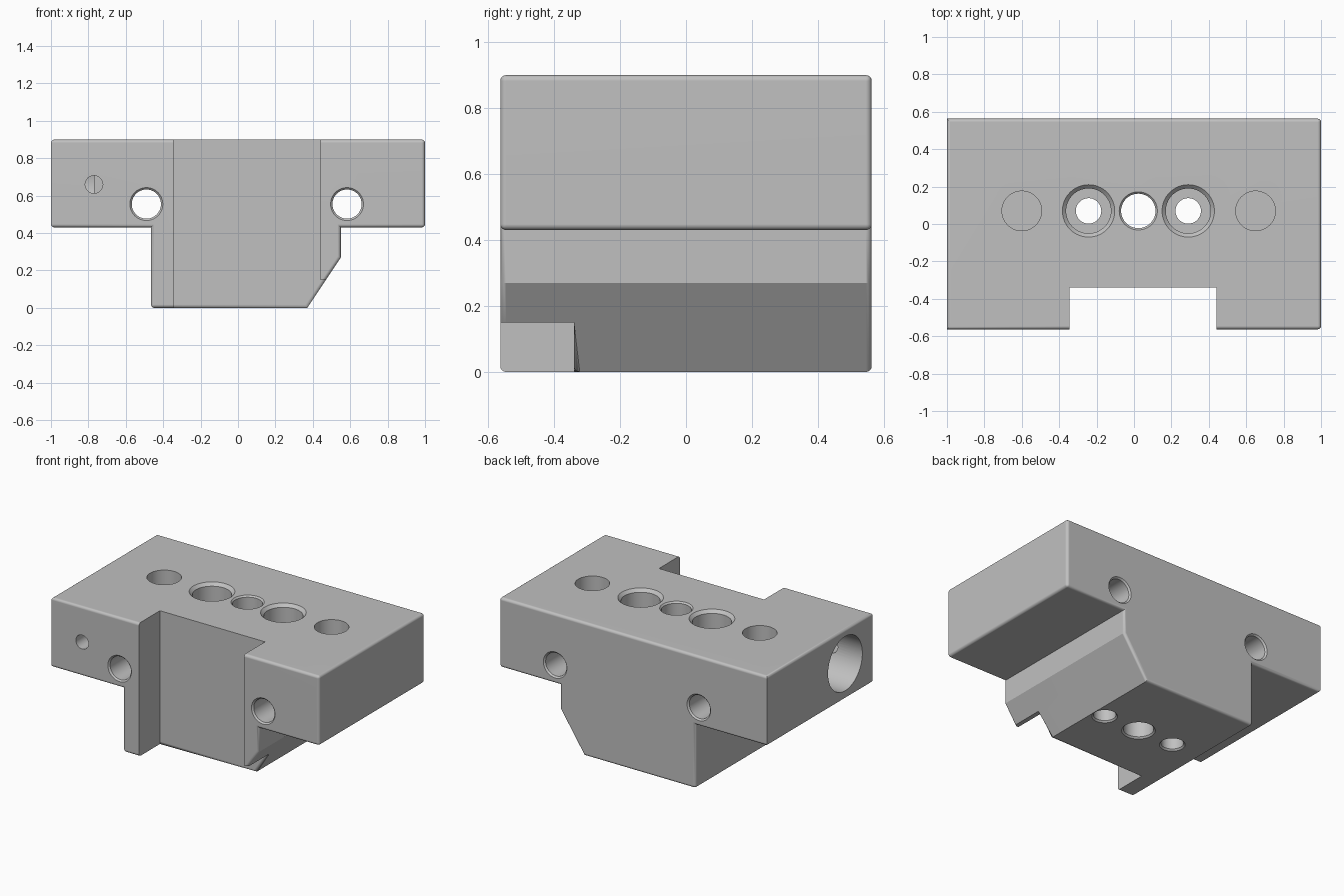
import bpy, bmesh, math
from mathutils import Matrix, Vector

default = bpy.data.objects.get("Cube")
if default:
    bpy.data.objects.remove(default, do_unlink=True)

DEPTH = 0.563   # half depth along y
TOP = 0.9
ROW_Y = 0.07    # line of vertical holes

grey = bpy.data.materials.new("light_grey_metal")
grey.use_nodes = True
colour = (0.53, 0.53, 0.53, 1)
grey.diffuse_color = colour
grey.node_tree.nodes["Principled BSDF"].inputs["Base Color"].default_value = colour


def to_object(name, bm):
    bmesh.ops.recalc_face_normals(bm, faces=bm.faces)
    mesh = bpy.data.meshes.new(name)
    bm.to_mesh(mesh)
    bm.free()
    mesh.materials.append(grey)
    obj = bpy.data.objects.new(name, mesh)
    bpy.context.collection.objects.link(obj)
    return obj


def box(name, low, high):
    bm = bmesh.new()
    bmesh.ops.create_cube(bm, size=1)
    low, high = Vector(low), Vector(high)
    for v in bm.verts:
        v.co = (low + high) / 2 + v.co * (high - low)
    return to_object(name, bm)


def lathe(name, origin, axis, profile, sides=64):
    """Solid of revolution: profile is (distance along axis, radius)."""
    turn = Vector((0, 0, 1)).rotation_difference(Vector(axis)).to_matrix().to_4x4()
    bm = bmesh.new()
    rings = []
    for dist, radius in profile:
        rings.append([bm.verts.new((radius * math.cos(math.tau * i / sides),
                                    radius * math.sin(math.tau * i / sides), dist))
                      for i in range(sides)])
    for a, b in zip(rings, rings[1:]):
        for i in range(sides):
            j = (i + 1) % sides
            bm.faces.new((a[i], a[j], b[j], b[i]))
    bm.faces.new(rings[0])
    bm.faces.new(rings[-1])
    bm.transform(Matrix.Translation(origin) @ turn)
    return to_object(name, bm)


def cut(target, cutter):
    cutter.hide_render = True
    mod = target.modifiers.new("cut", 'BOOLEAN')
    mod.operation = 'DIFFERENCE'
    mod.solver = 'EXACT'
    mod.object = cutter
    bpy.context.view_layer.objects.active = target
    bpy.ops.object.modifier_apply(modifier=mod.name)
    bpy.data.objects.remove(cutter, do_unlink=True)


def through(length, r, rim=0.01):
    """Through hole with a small chamfer at both mouths."""
    return [(-0.02, r + rim), (0, r + rim), (rim, r),
            (length - rim, r), (length, r + rim), (length + 0.02, r + rim)]


# T-shaped block with one sloping lower corner
outline = [(-1, TOP), (-1, 0.43), (-0.465, 0.43), (-0.465, 0), (0.37, 0),
           (0.55, 0.27), (0.55, 0.43), (1, 0.43), (1, TOP)]
bm = bmesh.new()
face = bm.faces.new([bm.verts.new((x, -DEPTH, z)) for x, z in outline])
extruded = bmesh.ops.extrude_face_region(bm, geom=[face])["geom"]
bmesh.ops.translate(bm, vec=(0, 2 * DEPTH, 0),
                    verts=[g for g in extruded if isinstance(g, bmesh.types.BMVert)])
block = to_object("clamp_block", bm)

# Front slot and the trimmed tip beside it
cut(block, box("front_slot", (-0.345, -1, -0.1), (0.44, -0.34, 1)))
cut(block, box("tip_trim", (0.4, -1, -0.1), (0.7, -0.34, 0.15)))

# Round the outer edges, leaving slot walls and the sloping corner crisp
bm = bmesh.new()
bm.from_mesh(block.data)
bmesh.ops.remove_doubles(bm, verts=bm.verts, dist=0.0005)
bmesh.ops.dissolve_limit(bm, angle_limit=0.02, verts=bm.verts, edges=bm.edges)
bm.normal_update()
rounded = []
for e in bm.edges:
    if not e.is_convex or e.calc_length() < 0.1:
        continue
    d = (e.verts[1].co - e.verts[0].co).normalized()
    x = (e.verts[0].co.x + e.verts[1].co.x) / 2
    if abs(d.y) > 0.9:
        keep = abs(x) > 0.9 or x < -0.45
    elif abs(d.z) > 0.95:
        keep = abs(x) > 0.45 and x > -0.9
    else:
        keep = True
    if keep:
        rounded.append(e)
bmesh.ops.bevel(bm, geom=rounded, offset=0.018, offset_type='OFFSET',
                segments=4, profile=0.5, affect='EDGES', clamp_overlap=True)
bm.to_mesh(block.data)
bm.free()

# Vertical holes: central bore, two counterbored screws, two blind holes
down = (0, 0, -1)
cut(block, lathe("centre_hole", (0.023, ROW_Y, TOP), down, through(TOP, 0.092)))
for x in (-0.243, 0.29):
    cut(block, lathe("screw_hole", (x, ROW_Y, TOP), down,
                     [(-0.02, 0.14), (0, 0.14), (0.02, 0.12), (0.35, 0.12), (0.35, 0.068),
                      (TOP - 0.01, 0.068), (TOP, 0.078), (TOP + 0.02, 0.078)]))
for x in (-0.6, 0.65):
    cut(block, lathe("blind_hole", (x, ROW_Y, TOP), down, [(-0.02, 0.106), (0.2, 0.106)]))

# Horizontal cross holes, small front hole and large side bore
for x in (-0.49, 0.583):
    cut(block, lathe("cross_hole", (x, -DEPTH, 0.555), (0, 1, 0),
                     through(2 * DEPTH, 0.078)))
cut(block, lathe("side_bore", (-1, -0.27, 0.67), (1, 0, 0), [(-0.02, 0.183), (0.23, 0.183)]))
cut(block, lathe("small_front_hole", (-0.77, -DEPTH, 0.66), (0, 1, 0),
                 [(-0.02, 0.047), (0.25, 0.047)]))

# Smooth shading with crisp creases and flat large faces
bpy.ops.object.select_all(action='DESELECT')
block.select_set(True)
bpy.context.view_layer.objects.active = block
bpy.ops.object.shade_smooth_by_angle(angle=math.radians(30))
normals = block.modifiers.new("flat_face_normals", 'WEIGHTED_NORMAL')
normals.keep_sharp = True
